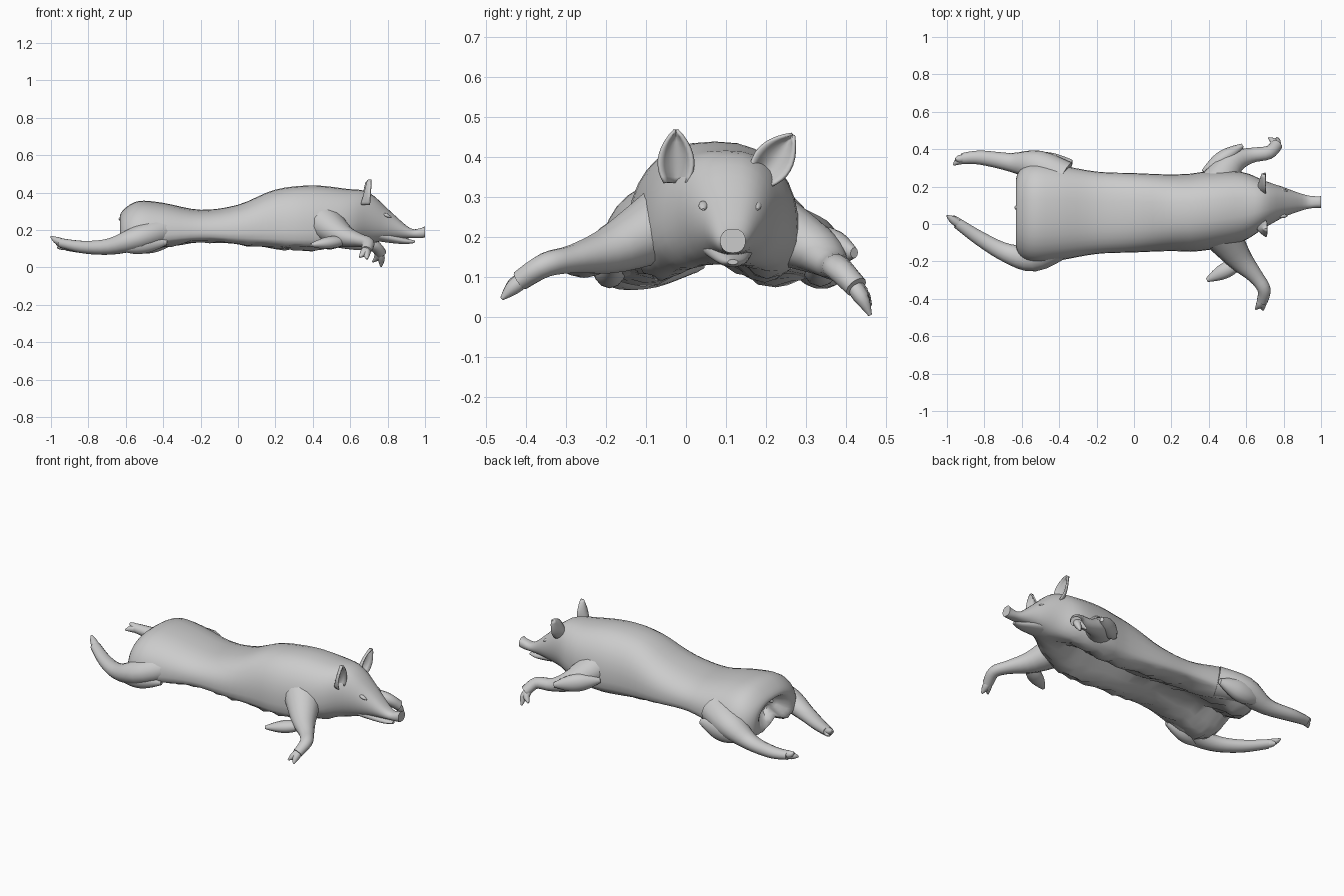
import bpy, bmesh, math, random
from mathutils import Vector

if "Cube" in bpy.data.objects:
    bpy.data.objects.remove(bpy.data.objects["Cube"])

random.seed(4)


def smooth_rows(rows, steps=4):
    """Catmull-Rom interpolation of tuples of numbers."""
    out = []
    for i in range(len(rows) - 1):
        p0, p1 = rows[max(i - 1, 0)], rows[i]
        p2, p3 = rows[i + 1], rows[min(i + 2, len(rows) - 1)]
        for s in range(steps):
            t = s / steps
            out.append(tuple(
                b + ((c - a) * t + (2 * a - 5 * b + 4 * c - d) * t * t
                     + (3 * b - a - 3 * c + d) * t ** 3) / 2
                for a, b, c, d in zip(p0, p1, p2, p3)))
    return out + [tuple(rows[-1])]


def loft(name, rings, closed=True, thickness=0):
    """Skin a row of rings; closed rings are capped at both ends."""
    bm = bmesh.new()
    vs = [[bm.verts.new(p) for p in r] for r in rings]
    n = len(vs[0])
    for a, b in zip(vs, vs[1:]):
        for j in range(n if closed else n - 1):
            k = (j + 1) % n
            bm.faces.new((a[j], a[k], b[k], b[j]))
    if closed:
        bm.faces.new(vs[0])
        bm.faces.new(vs[-1])
    bmesh.ops.recalc_face_normals(bm, faces=bm.faces)
    me = bpy.data.meshes.new(name)
    bm.to_mesh(me)
    bm.free()
    ob = bpy.data.objects.new(name, me)
    bpy.context.collection.objects.link(ob)
    if thickness:
        m = ob.modifiers.new("thickness", 'SOLIDIFY')
        m.thickness = thickness
        m.offset = 0
    bpy.ops.object.select_all(action='DESELECT')
    ob.select_set(True)
    bpy.context.view_layer.objects.active = ob
    bpy.ops.object.shade_smooth_by_angle(angle=math.radians(50))


def tube(name, pts, flat=.88, n=14):
    """Tube through (x, y, z, radius); flat scales its height."""
    rows = smooth_rows(pts)
    rings = []
    for i, r in enumerate(rows):
        ahead, behind = rows[min(i + 1, len(rows) - 1)], rows[max(i - 1, 0)]
        d = (Vector(ahead[:3]) - Vector(behind[:3])).normalized()
        side = d.cross(Vector((0, 0, 1))).normalized()
        up = side.cross(d) * flat
        rings.append([Vector(r[:3]) + r[3] * (side * math.cos(a) + up * math.sin(a))
                      for a in (2 * math.pi * j / n for j in range(n))])
    loft(name, rings)


def lump(name, a, b, radius, flat):
    """Spindle-shaped fold between two points."""
    a, b = Vector(a), Vector(b)
    tube(name, [(*a.lerp(b, t), radius * max(math.sin(math.pi * t), .15) ** .7)
                for t in (i / 5 for i in range(6))], flat, 12)


def leg(name, path, toes):
    """Limb tube ending in two pointed toes."""
    tube(name, path)
    end, prev = Vector(path[-1][:3]), Vector(path[-2][:3])
    for i, tip in enumerate(toes):
        mid = end.lerp(Vector(tip), .35)
        tube(f"{name}_toe_{i + 1}", [(*prev.lerp(end, .6), .02), (*mid, .021), (*tip, .005)], .95, 10)


def ear(name, base, tip, width):
    """Cupped, pointed leaf opening forward."""
    base, tip = Vector(base), Vector(tip)
    side = (tip - base).cross(Vector((1, 0, 0))).normalized()
    rows = []
    for i in range(10):
        t = i / 9
        w = width * max(math.sin(math.pi * (.2 + .8 * t)), .02) ** .8
        rows.append([base.lerp(tip, t) + side * w * s
                     + Vector((.045 * s * s * (1 - t * .6) - .025 + .02 * t, 0, 0))
                     for s in (k / 4 - 1 for k in range(9))])
    loft(name, rows, False, .008)


# Body and head: x, half width, bottom, top
sections = [
    (-.57, .07, .19, .25), (-.63, .16, .12, .27), (-.605, .235, .085, .315),
    (-.53, .27, .07, .355), (-.40, .255, .10, .345), (-.20, .22, .13, .308),
    (0, .212, .115, .335), (.20, .205, .09, .416), (.40, .21, .08, .438),
    (.58, .185, .10, .42), (.70, .125, .125, .40), (.82, .072, .15, .295),
    (.92, .038, .156, .21), (.975, .031, .156, .21), (1, .032, .16, .22)]
rings = []
N = 32
for x, w, zb, zt in smooth_rows(sections):
    torso = min(max((.72 - x) / .25, 0), 1)          # 0 = oval head, 1 = gutted torso
    yc = .06 + .057 * min(max((x - .3) / .5, 0), 1)
    ring = []
    for j in range(N):
        a = 2 * math.pi * j / N
        c, s = math.cos(a), math.sin(a)
        u = abs(s) ** .8
        v = .3 + (.7 * c ** .9 if c > 0 else -.3 * abs(c) ** .6)
        v += .29 * max(0, 1 - u / .55) if c < 0 else 0    # open belly groove
        v = torso * v + (1 - torso) * (.5 + .5 * c)
        rough = random.uniform(-.007, .007) * torso if c < -.5 else 0
        ring.append((x, yc + math.copysign(u * w, s) + rough, zb + v * (zt - zb) + rough))
    rings.append(ring)
loft("body", rings)

# Lower jaw, set apart from the snout by the mouth gap
tube("lower_jaw", [(.70, .10, .185, .075), (.80, .11, .16, .056),
                   (.89, .116, .141, .034), (.945, .117, .137, .013)], .5)

# Legs
leg("front_leg_right",
    [(.46, -.04, .24, .11), (.56, -.18, .17, .07), (.65, -.28, .145, .041),
     (.695, -.35, .13, .035), (.685, -.415, .09, .029)],
    [(.65, -.455, .055), (.69, -.46, .045)])
leg("front_leg_left",
    [(.43, .18, .24, .11), (.52, .32, .17, .07), (.62, .365, .13, .042),
     (.72, .382, .12, .036), (.765, .425, .075, .032)],
    [(.72, .46, .03), (.765, .46, .004)])
leg("back_leg_left",
    [(-.38, .24, .2, .10), (-.52, .31, .17, .085), (-.66, .33, .115, .05),
     (-.82, .355, .108, .038), (-.92, .35, .115, .029)],
    [(-.965, .315, .105), (-.955, .345, .14)])
leg("back_leg_right",
    [(-.40, -.10, .2, .09), (-.54, -.18, .155, .075), (-.68, -.155, .112, .051),
     (-.82, -.08, .108, .039), (-.945, .005, .13, .029)],
    [(-1, .045, .165), (-.965, .045, .125)])

# Folded elbows and ham edges beside the body
lump("elbow_right", (.60, -.19, .145), (.39, -.30, .12), .042, .8)
lump("elbow_left", (.37, .28, .19), (.58, .42, .16), .042, 1.2)
lump("ham_edge_left", (-.33, .33, .15), (-.63, .34, .13), .05, 1.3)
lump("ham_edge_right", (-.38, -.18, .135), (-.66, -.20, .11), .042, 1.2)

# Tail stump
lump("tail", (-.54, .115, .32), (-.635, .085, .255), .03, .7)

# Ears
ear("ear_right", (.685, -.025, .335), (.70, -.025, .467), .043)
ear("ear_left", (.685, .185, .345), (.69, .267, .455), .047)

# Closed eyes
for name, y in (("eye_right", .043), ("eye_left", .177)):
    lump(name, (.77, y, .288), (.82, y, .268), .012, .8)
